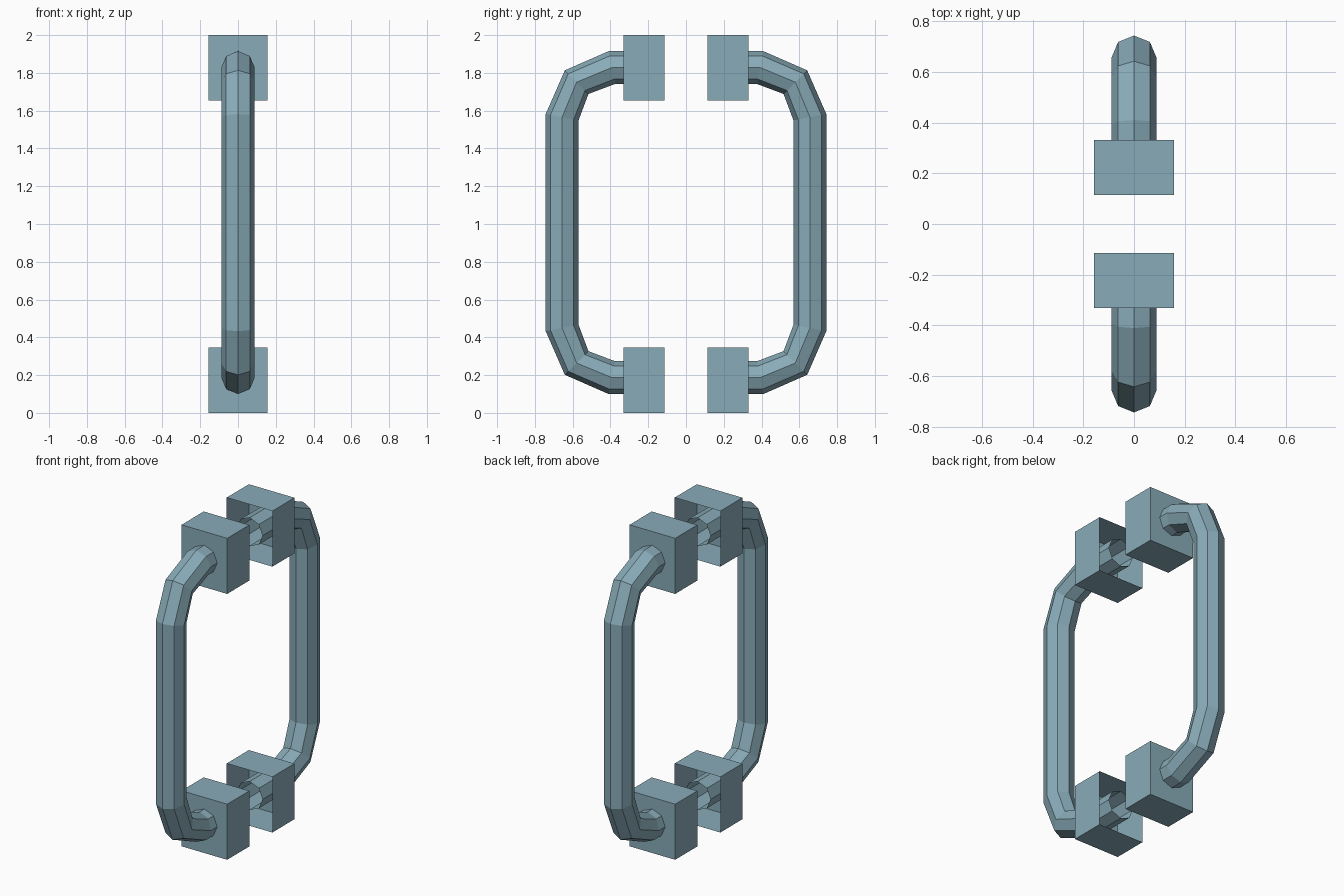
import bpy, bmesh, math
from mathutils import Vector, Matrix

if "Cube" in bpy.data.objects:
    bpy.data.objects.remove(bpy.data.objects["Cube"])

steel = bpy.data.materials.new("blue_grey_steel")
steel.diffuse_color = (0.25, 0.41, 0.48, 1)
steel.use_nodes = True
steel.node_tree.nodes["Principled BSDF"].inputs["Base Color"].default_value = steel.diffuse_color


def finish(bm, name, back):
    # turn the part around z for the rear handle
    if back:
        bm.transform(Matrix.Rotation(math.pi, 4, 'Z'))
    me = bpy.data.meshes.new(name)
    bm.to_mesh(me)
    bm.free()
    me.materials.append(steel)
    ob = bpy.data.objects.new(name, me)
    bpy.context.collection.objects.link(ob)


def mount(name, z0, z1, back):
    # box with its inner side (towards y = 0) left open
    bm = bmesh.new()
    bmesh.ops.create_cube(bm, size=1)
    bmesh.ops.scale(bm, vec=(0.314, 0.217, z1 - z0), verts=bm.verts)
    bmesh.ops.translate(bm, vec=(0, 0.222, (z0 + z1) / 2), verts=bm.verts)
    bm.normal_update()
    inner = [f for f in bm.faces if f.normal.y < -0.9]
    bmesh.ops.delete(bm, geom=inner, context='FACES')
    finish(bm, name, back)


def grip(name, back):
    # octagonal tube swept along a C-shaped path, open at both ends
    r, bend, mid, half, y0 = 0.0885, 0.263, 1.0075, 0.8205, 0.393
    path = [(0.115, half, 0)]
    for a, tilt in ((0, 11.25), (45, 45), (90, 78.75)):
        t = math.radians(a)
        path.append((y0 + bend * math.sin(t), half - bend * (1 - math.cos(t)), tilt))
    path += [(y, -z, 180 - tilt) for y, z, tilt in reversed(path)]
    bm = bmesh.new()
    rings = []
    for y, z, tilt in path:
        t = math.radians(tilt)
        n = Vector((0, math.sin(t), math.cos(t)))
        c = Vector((0, y, mid + z))
        rings.append([bm.verts.new(c + r * (math.cos(k * math.pi / 4) * Vector((1, 0, 0))
                                            + math.sin(k * math.pi / 4) * n))
                      for k in range(8)])
    for a, b in zip(rings, rings[1:]):
        for k in range(8):
            j = (k + 1) % 8
            bm.faces.new((b[k], b[j], a[j], a[k]))
    finish(bm, name, back)


for side, back in (("rear", False), ("front", True)):
    grip(side + "_grip", back)
    mount(side + "_lower_mount", 0.0, 0.346, back)
    mount(side + "_upper_mount", 1.654, 2.0, back)
